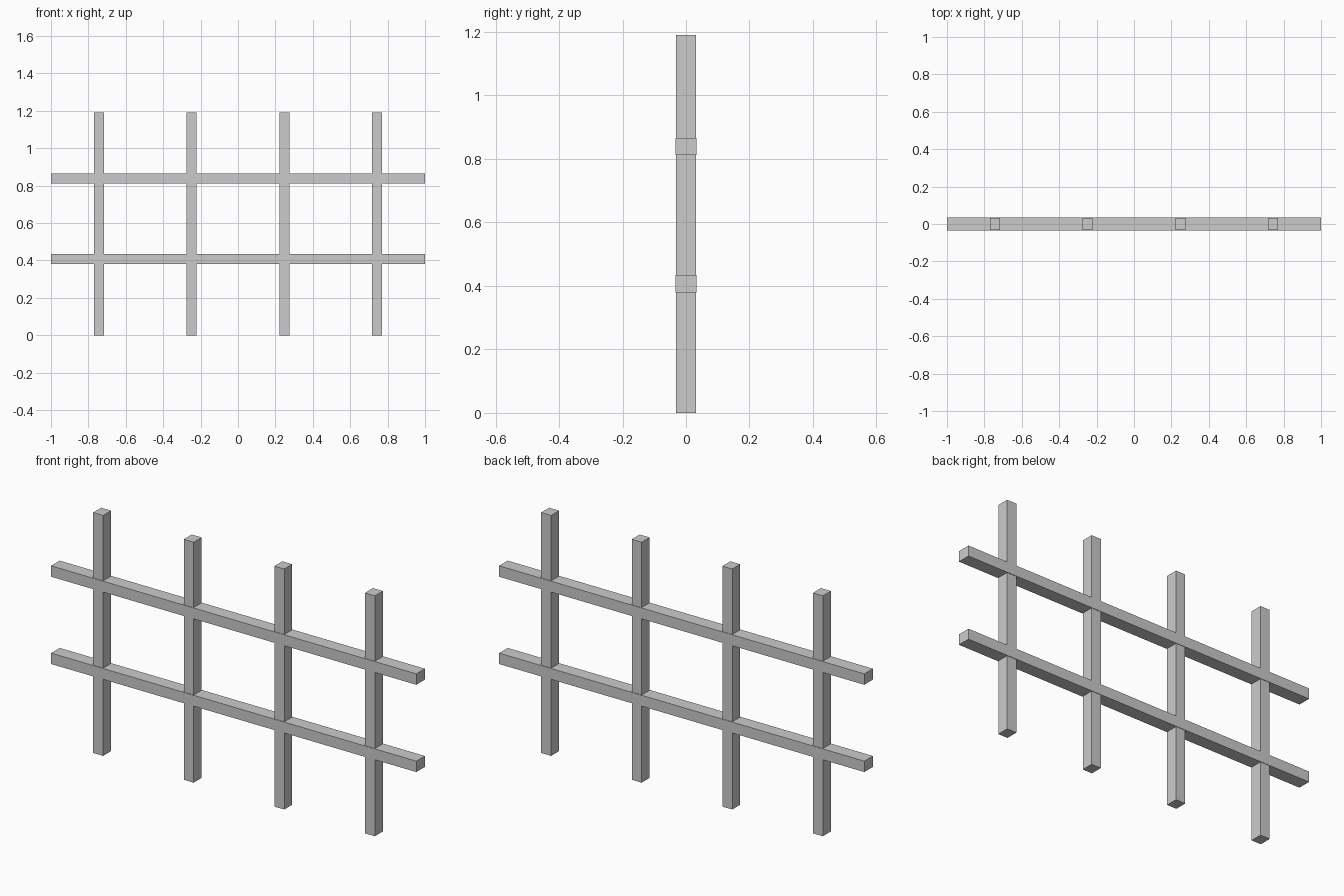
import bpy

if "Cube" in bpy.data.objects:
    bpy.data.objects.remove(bpy.data.objects["Cube"])


def box(name, size, center):
    bpy.ops.mesh.primitive_cube_add(size=1, location=center)
    ob = bpy.context.object
    ob.name = name
    ob.scale = size
    bpy.ops.object.transform_apply(location=False, rotation=False, scale=True)
    return ob


HEIGHT = 1.19

# Four evenly spaced upright posts
for i in range(4):
    box(f"post_{i + 1}", (0.054, 0.062, HEIGHT), ((i - 1.5) * 0.496, 0, HEIGHT / 2))

# Two horizontal rails, slightly deeper than the posts
for name, z in (("lower_rail", 0.407), ("upper_rail", 0.839)):
    box(name, (2.0, 0.067, 0.054), (0, 0, z))
